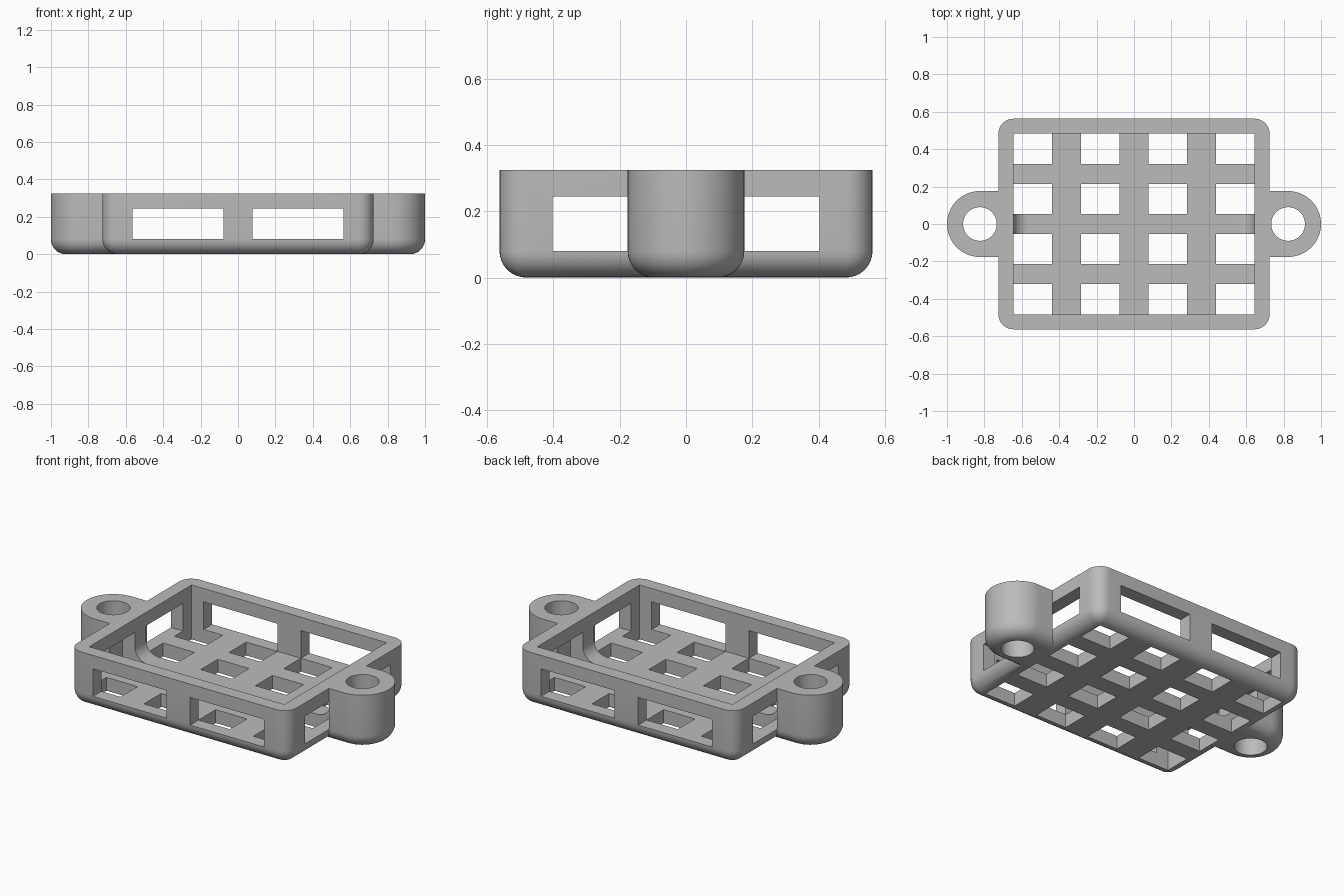
import bpy, bmesh
from math import cos, sin, pi, radians

old = bpy.data.objects.get("Cube")
if old:
    bpy.data.objects.remove(old, do_unlink=True)

HX, HY, H = 0.725, 0.563, 0.325      # outer half sizes and height
T = 0.08                             # wall, floor and rounding size
IX, IY = HX - T, HY - T              # inner half sizes
LUG_X, LUG_R = 0.824, 0.176
BAR_X, BAR_Y = 0.155, 0.106          # floor bar widths

grey = bpy.data.materials.new("Light grey")
grey.use_nodes = True
grey.diffuse_color = (0.5, 0.5, 0.5, 1)
grey.node_tree.nodes["Principled BSDF"].inputs["Base Color"].default_value = (0.5, 0.5, 0.5, 1)


def make(name, bm):
    bmesh.ops.recalc_face_normals(bm, faces=bm.faces)
    me = bpy.data.meshes.new(name)
    bm.to_mesh(me)
    bm.free()
    me.materials.append(grey)
    ob = bpy.data.objects.new(name, me)
    bpy.context.collection.objects.link(ob)
    return ob


def rounded_slab(name, arcs, radius, turn=0):
    """Upright slab, rounded along its bottom; arcs are (cx, cy, start, end, steps)."""
    bm = bmesh.new()
    levels = [(T * (1 - sin(a)), T * (1 - cos(a)))
              for a in (pi / 2 * k / 8 for k in range(9))]
    levels = [(inset, z) for inset, z in levels] + [(0, H)]
    rings = []
    for inset, z in levels:
        r = max(radius - inset, 0.001)
        ring = []
        for cx, cy, a0, a1, n in arcs:
            for k in range(n + 1):
                a = radians(a0 + (a1 - a0) * k / max(n, 1))
                x, y = cx + r * cos(a), cy + r * sin(a)
                ring.append(bm.verts.new((x * cos(turn), y * cos(turn), z)))
        rings.append(ring)
    for lo, hi in zip(rings, rings[1:]):
        for i in range(len(lo)):
            j = (i + 1) % len(lo)
            bm.faces.new((lo[i], lo[j], hi[j], hi[i]))
    bm.faces.new(rings[0])
    bm.faces.new(rings[-1])
    return make(name, bm)


def boxes(name, bounds):
    bm = bmesh.new()
    for x0, x1, y0, y1, z0, z1 in bounds:
        for v in bmesh.ops.create_cube(bm, size=1)["verts"]:
            v.co = (x1 if v.co.x > 0 else x0, y1 if v.co.y > 0 else y0,
                    z1 if v.co.z > 0 else z0)
    return make(name, bm)


def spans(half, bar, count):
    """Openings left between evenly spaced bars."""
    w = (2 * half - bar * (count - 1)) / count
    return [(-half + i * (w + bar), -half + i * (w + bar) + w) for i in range(count)]


def combine(target, tool, operation):
    tool.hide_render = True
    mod = target.modifiers.new("Boolean", 'BOOLEAN')
    mod.object, mod.operation, mod.solver = tool, operation, 'EXACT'
    bpy.context.view_layer.objects.active = target
    bpy.ops.object.modifier_apply(modifier=mod.name)
    bpy.data.objects.remove(tool, do_unlink=True)


# Outer tray with rounded corners
corners = [(IX, IY, 0), (-IX, IY, 90), (-IX, -IY, 180), (IX, -IY, 270)]
tray = rounded_slab("tray", [(x, y, a, a + 90, 8) for x, y, a in corners], T)

# Mounting lugs at both ends
lug_arcs = [(LUG_X, 0, -90, 90, 32), (IX, 0, 90, 90, 0), (IX, 0, -90, -90, 0)]
for name, turn in (("left_lug", 0), ("right_lug", pi)):
    combine(tray, rounded_slab(name, lug_arcs, LUG_R, turn), 'UNION')

# Hollow inside
combine(tray, boxes("cavity", [(-IX, IX, -IY, IY, T, 1)]), 'DIFFERENCE')

# Floor grid
combine(tray, boxes("floor_holes", [(x0, x1, y0, y1, -T, T * 1.2)
                                    for x0, x1 in spans(IX, BAR_X, 4)
                                    for y0, y1 in spans(IY, BAR_Y, 4)]), 'DIFFERENCE')

# Front and back windows, then side windows
WIN_X, WIN_Y, WIN_TOP = IX - T, IY - T, H - T
combine(tray, boxes("long_windows", [(x0, x1, -1, 1, T, WIN_TOP)
                                     for x0, x1 in spans(WIN_X, BAR_X, 2)]), 'DIFFERENCE')
side = [(s * 0.62, s * (HX + 0.0005), y0, y1, T, WIN_TOP)
        for s in (-1, 1) for y0, y1 in spans(WIN_Y, BAR_Y, 2)]
side = [(min(b[:2]), max(b[:2]), *b[2:]) for b in side]
combine(tray, boxes("side_windows", side), 'DIFFERENCE')

# Screw holes through the lugs
bm = bmesh.new()
for s in (-1, 1):
    made = bmesh.ops.create_cone(bm, cap_ends=True, segments=48, radius1=0.09,
                                 radius2=0.09, depth=2)
    bmesh.ops.translate(bm, verts=made["verts"], vec=(s * LUG_X, 0, 0))
combine(tray, make("screw_holes", bm), 'DIFFERENCE')

# Curved braces where the middle floor bar meets the end posts
braces = []
for name, s in (("left_brace", 1), ("right_brace", -1)):
    profile = [(IX, T)] + [(IX - T + T * sin(a), 2 * T - T * cos(a))
                           for a in (pi / 2 * k / 10 for k in range(11))]
    bm = bmesh.new()
    face = bm.faces.new([bm.verts.new((s * x, -BAR_Y / 2, z)) for x, z in profile])
    out = bmesh.ops.extrude_face_region(bm, geom=[face])["geom"]
    bmesh.ops.translate(bm, vec=(0, BAR_Y, 0),
                        verts=[v for v in out if isinstance(v, bmesh.types.BMVert)])
    braces.append(make(name, bm))

# Smooth the rounded surfaces, keep corners crisp
for ob in [tray] + braces:
    bpy.ops.object.select_all(action='DESELECT')
    ob.select_set(True)
    bpy.context.view_layer.objects.active = ob
    bpy.ops.object.shade_smooth_by_angle(angle=radians(30))
